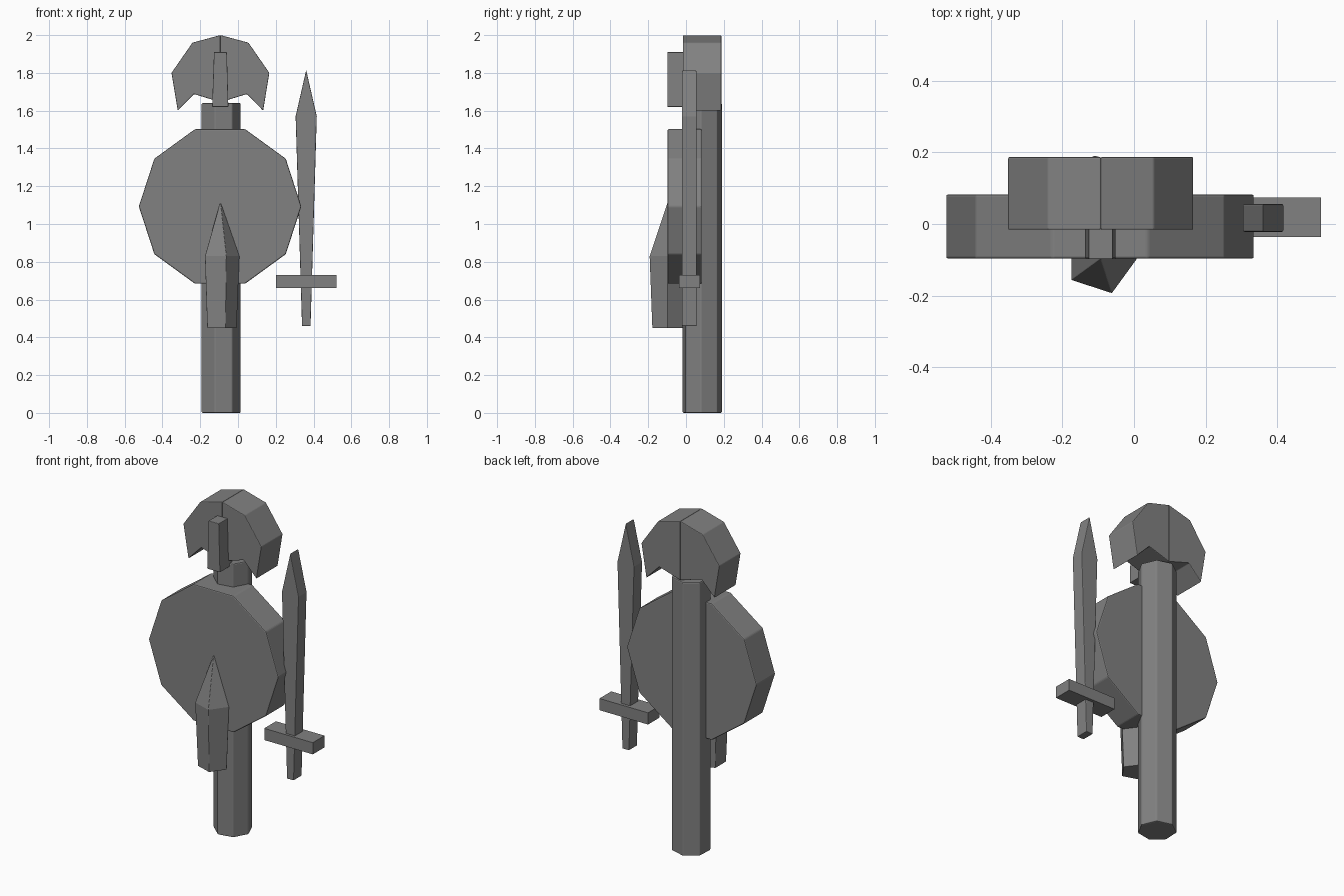
import bpy, bmesh, math
from mathutils import Vector

if "Cube" in bpy.data.objects:
    bpy.data.objects.remove(bpy.data.objects["Cube"])

grey = bpy.data.materials.new("dark_grey")
grey.diffuse_color = (0.22, 0.22, 0.22, 1)
grey.use_nodes = True
grey.node_tree.nodes["Principled BSDF"].inputs["Base Color"].default_value = grey.diffuse_color

CX = -0.093  # shared centre line of post, shield and helmet


def loft(name, rings, bevel=0.006):
    """Closed solid through rings of points with equal counts."""
    bm = bmesh.new()
    loops = [[bm.verts.new(p) for p in ring] for ring in rings]
    n = len(loops[0])
    for a, b in zip(loops, loops[1:]):
        for i in range(n):
            j = (i + 1) % n
            bm.faces.new((a[i], a[j], b[j], b[i]))
    bm.faces.new(loops[0])
    bm.faces.new(loops[-1])
    bmesh.ops.remove_doubles(bm, verts=bm.verts, dist=0.0005)
    bmesh.ops.recalc_face_normals(bm, faces=bm.faces)
    me = bpy.data.meshes.new(name)
    bm.to_mesh(me)
    bm.free()
    me.materials.append(grey)
    ob = bpy.data.objects.new(name, me)
    bpy.context.collection.objects.link(ob)
    if bevel:
        m = ob.modifiers.new("soft_edges", 'BEVEL')
        m.width = bevel
        m.segments = 2
        m.limit_method = 'ANGLE'
        m.angle_limit = math.radians(20)
    return ob


def plate(name, outline, y0, y1, bevel=0.006):
    """Front outline (x, z) pushed from y0 to y1."""
    return loft(name, [[(x, y, z) for x, z in outline] for y in (y0, y1)], bevel)


def ring(n, r, x, y, z, turn):
    """Horizontal regular polygon."""
    return [(x + r * math.cos(math.radians(turn) + i * math.tau / n),
             y + r * math.sin(math.radians(turn) + i * math.tau / n), z)
            for i in range(n)]


# Seven-sided post
loft("post", [ring(7, 0.108, CX, 0.085, z, 100) for z in (0, 1.64)])

# Ten-sided shield
plate("shield", [(CX - 0.002 + 0.43 * math.cos(i * math.tau / 10),
                  1.093 + 0.43 * math.sin(i * math.tau / 10)) for i in range(10)],
      -0.097, 0.083)

# Five-sided pointed boss on the shield
loft("shield_spike", [ring(5, 0.086, CX, -0.097, 0.45, 0),
                      ring(5, 0.101, CX, -0.097, 0.83, 0),
                      ring(5, 0.003, CX, -0.097, 1.11, 0)], 0.003)

# Helmet: two mirrored half shells meeting at a seam
half = [(0, 2.0), (0.148, 1.96), (0.259, 1.80), (0.226, 1.60), (0.14, 1.688), (0, 1.645)]
for side, label in ((-1, "left"), (1, "right")):
    plate("helmet_" + label, [(CX + side * x, z) for x, z in half], -0.016, 0.187, 0.004)

# Tapered nose guard
plate("nose_guard", [(CX - 0.044, 1.62), (CX + 0.042, 1.62),
                     (CX + 0.034, 1.91), (CX - 0.034, 1.91)], -0.098, 0.02, 0.003)

# Sword blade with grip in one piece
plate("sword_blade", [(0.339, 0.46), (0.384, 0.46), (0.417, 1.57),
                      (0.361, 1.815), (0.305, 1.57)], -0.022, 0.056, 0.004)

# Sword crossguard
plate("sword_crossguard", [(0.2, 0.66), (0.522, 0.66), (0.522, 0.73), (0.2, 0.73)],
      -0.037, 0.074, 0)
